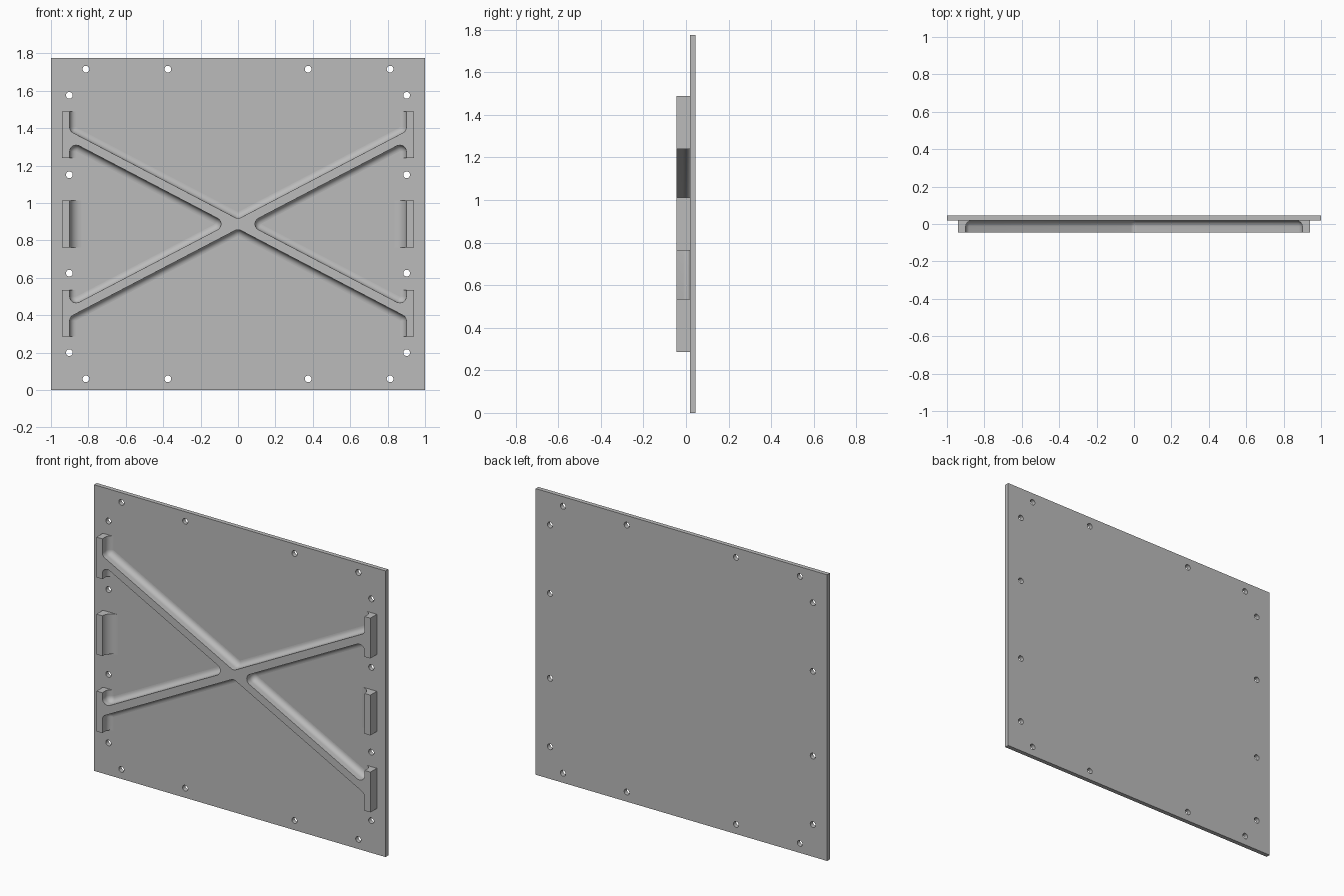
import bpy, bmesh
from math import sin, cos, tan, pi, hypot
from mathutils import Vector

cube = bpy.data.objects.get("Cube")
if cube:
    bpy.data.objects.remove(cube, do_unlink=True)

HEIGHT = 1.775
MID = HEIGHT / 2
BACK, FACE, FRONT = 0.045, 0.018, -0.045   # plate back, plate face, rib top
SLOPE, HALF = 0.523, 0.0265                # rib slope and half thickness in z
PAD_IN, PAD_OUT, PAD_LOW, PAD_TOP = 0.9, 0.94, 0.3525, 0.6025
CORNER, FILLET = 0.035, 0.033

grey = bpy.data.materials.new("plain grey")
grey.use_nodes = True
grey.diffuse_color = (0.5, 0.5, 0.5, 1)
grey.node_tree.nodes["Principled BSDF"].inputs["Base Color"].default_value = (0.5, 0.5, 0.5, 1)


def add_object(name, bm):
    bmesh.ops.recalc_face_normals(bm, faces=bm.faces)
    mesh = bpy.data.meshes.new(name)
    bm.to_mesh(mesh)
    bm.free()
    mesh.materials.clear()
    mesh.materials.append(grey)
    obj = bpy.data.objects.new(name, mesh)
    bpy.context.collection.objects.link(obj)
    bpy.ops.object.select_all(action='DESELECT')
    obj.select_set(True)
    bpy.context.view_layer.objects.active = obj
    bpy.ops.object.shade_smooth_by_angle(angle=pi / 6)
    return obj


def loft(name, rings):
    """Skin a list of equal rings and cap both ends."""
    bm = bmesh.new()
    loops = [[bm.verts.new(p) for p in ring] for ring in rings]
    n = len(loops[0])
    for a, b in zip(loops, loops[1:]):
        for i in range(n):
            j = (i + 1) % n
            bm.faces.new((a[i], a[j], b[j], b[i]))
    bm.faces.new(loops[0])
    bm.faces.new(loops[-1])
    return add_object(name, bm)


def round_corner(before, p, after, radius, steps=8):
    """Points of an arc that replaces the corner p."""
    u, v = (before - p).normalized(), (after - p).normalized()
    half = u.angle(v) / 2
    centre = p + (u + v).normalized() * radius / sin(half)
    start = p + u * radius / tan(half) - centre
    end = p + v * radius / tan(half) - centre
    sweep = start.angle(end)
    return [centre + (start * sin(sweep * (1 - k / steps)) + end * sin(sweep * k / steps)) / sin(sweep)
            for k in range(steps + 1)]


def brace_outline(grow):
    """Cross with end pads; inner edges grow outwards, pad ends stay flush."""
    h = HALF + grow * hypot(1, SLOPE)
    x = PAD_IN - grow
    quarter = [
        (h / SLOPE, 0, True), (x, SLOPE * x - h, True),
        (x, PAD_LOW, False), (PAD_OUT, PAD_LOW, False),
        (PAD_OUT, PAD_TOP, False), (x, PAD_TOP, False),
        (x, SLOPE * x + h, True), (0, h, True)]
    upper = quarter + [(-a, b, r) for a, b, r in quarter[-2::-1]]
    full = upper + [(a, -b, r) for a, b, r in upper[-2:0:-1]]
    pts = [Vector((a, b)) for a, b, r in full]
    out = []
    for i, (a, b, rounded) in enumerate(full):
        if rounded:
            out += round_corner(pts[i - 1], pts[i], pts[(i + 1) % len(pts)], CORNER - grow)
        else:
            out.append(pts[i])
    return out


# Plate with round bolt holes
def spline(curve, pts):
    s = curve.splines.new('POLY')
    s.points.add(len(pts) - 1)
    for sp, (x, z) in zip(s.points, pts):
        sp.co = (x, z, 0, 1)
    s.use_cyclic_u = True


curve = bpy.data.curves.new("plate_outline", 'CURVE')
curve.dimensions = '2D'
curve.fill_mode = 'BOTH'
curve.extrude = (BACK - FACE) / 2
spline(curve, [(-1, -MID), (1, -MID), (1, MID), (-1, MID)])
for x, z in ((0.375, 0.828), (0.813, 0.828), (0.902, 0.688), (0.902, 0.263)):
    for sx in (-1, 1):
        for sz in (-1, 1):
            spline(curve, [(sx * x + 0.018 * cos(k * pi / 12), sz * z + 0.018 * sin(k * pi / 12))
                           for k in range(24)])
temp = bpy.data.objects.new("plate_outline", curve)
bpy.context.collection.objects.link(temp)
bpy.context.view_layer.update()
flat = temp.evaluated_get(bpy.context.evaluated_depsgraph_get()).to_mesh()
bm = bmesh.new()
bm.from_mesh(flat)
bpy.data.objects.remove(temp, do_unlink=True)
bmesh.ops.remove_doubles(bm, verts=bm.verts, dist=0.0001)
for v in bm.verts:
    x, z, y = v.co
    v.co = (x, (BACK + FACE) / 2 + y, MID + z)
add_object("plate", bm)

# Diagonal cross brace with pads, filleted onto the plate
arc = [k * pi / 16 for k in range(9)]
levels = [(FRONT, 0)] + [(FACE - FILLET * (1 - sin(t)), FILLET * (1 - cos(t))) for t in arc]
levels.append((FACE + 0.003, FILLET))
loft("cross_brace", [[(p.x, y, MID + p.y) for p in brace_outline(grow)] for y, grow in levels])

# Middle side pads with a full height fillet
depth = FACE - FRONT
section = [(PAD_OUT, FACE + 0.003), (PAD_OUT, FRONT)]
section += [(PAD_IN - depth * (1 - cos(t)), FRONT + depth * sin(t)) for t in arc]
section.append((PAD_IN - depth, FACE + 0.003))
for side, name in ((1, "left_pad"), (-1, "right_pad")):
    loft(name, [[(side * x, y, MID + z) for x, y in section] for z in (-0.125, 0.125)])
